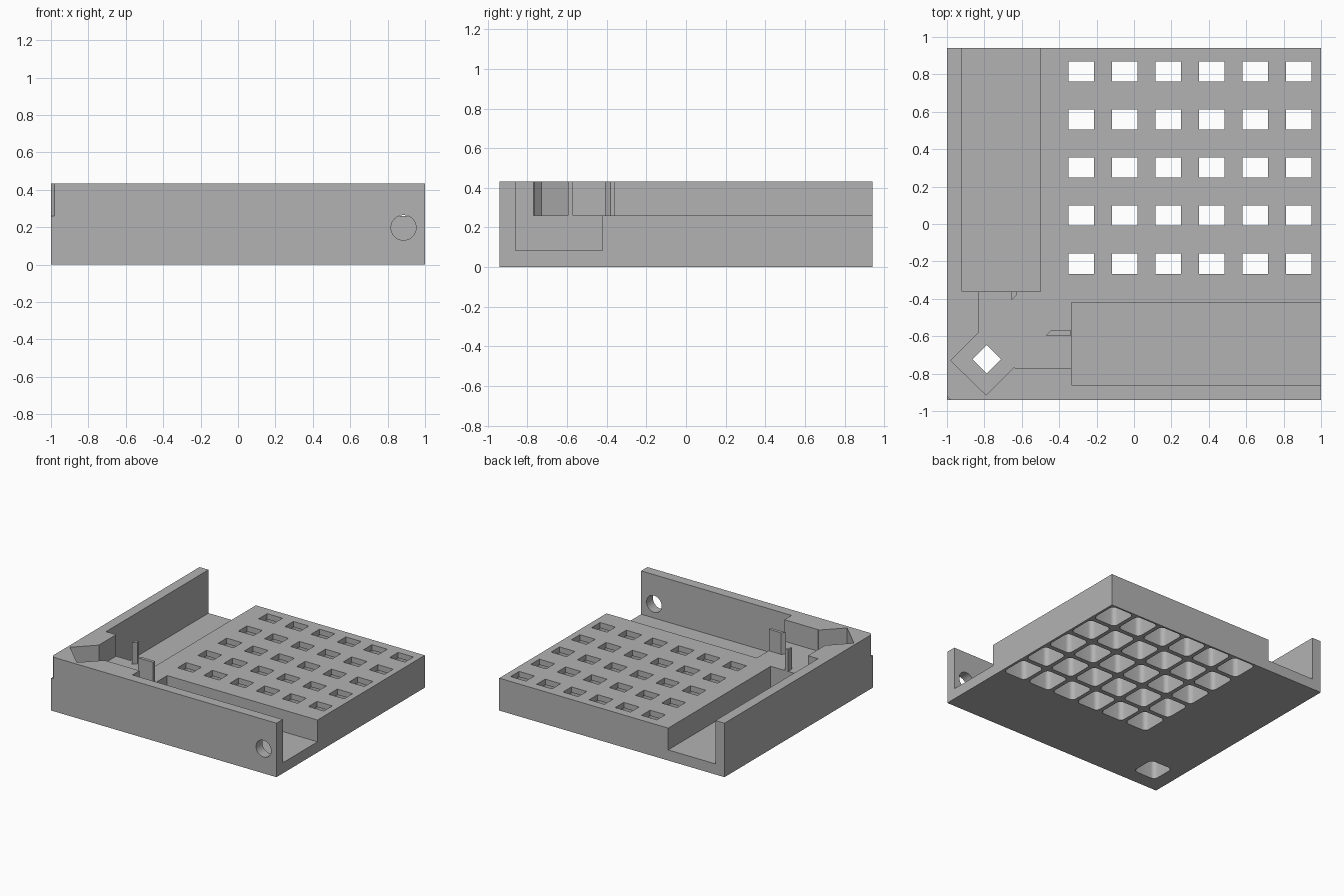
import bpy, bmesh, math
from mathutils import Matrix, Vector

cube = bpy.data.objects.get("Cube")
if cube:
    bpy.data.objects.remove(cube, do_unlink=True)

H, DECK, FLOOR = 0.433, 0.26, 0.085   # wall top, deck top, channel floor

grey = bpy.data.materials.new("plain grey")
grey.use_nodes = True
grey.diffuse_color = (0.45, 0.45, 0.45, 1)
grey.node_tree.nodes["Principled BSDF"].inputs["Base Color"].default_value = grey.diffuse_color


def prism(bm, points, z0, z1):
    """Add a closed upright prism with a counter-clockwise outline."""
    low = [bm.verts.new((x, y, z0)) for x, y in points]
    top = [bm.verts.new((x, y, z1)) for x, y in points]
    bm.faces.new(low[::-1])
    bm.faces.new(top)
    for i in range(len(low)):
        j = (i + 1) % len(low)
        bm.faces.new((low[i], low[j], top[j], top[i]))


def rect(x0, x1, y0, y1):
    return [(x0, y0), (x1, y0), (x1, y1), (x0, y1)]


def rounded(cx, cy, hx, hy, r, steps=6):
    pts = []
    for q, (sx, sy) in enumerate([(1, 1), (-1, 1), (-1, -1), (1, -1)]):
        for k in range(steps + 1):
            a = math.pi / 2 * (q + k / steps)
            pts.append((cx + sx * (hx - r) + r * math.cos(a),
                        cy + sy * (hy - r) + r * math.sin(a)))
    return pts


def make(name, prisms):
    bm = bmesh.new()
    for points, z0, z1 in prisms:
        prism(bm, points, z0, z1)
    bmesh.ops.recalc_face_normals(bm, faces=bm.faces)
    mesh = bpy.data.meshes.new(name)
    bm.to_mesh(mesh)
    bm.free()
    mesh.materials.append(grey)
    obj = bpy.data.objects.new(name, mesh)
    bpy.context.collection.objects.link(obj)
    return obj


def cut(body, cutter):
    """Subtract the cutter, bake the result and drop the cutter."""
    mod = body.modifiers.new("cut", 'BOOLEAN')
    mod.operation, mod.solver, mod.object = 'DIFFERENCE', 'EXACT', cutter
    bpy.context.view_layer.update()
    deps = bpy.context.evaluated_depsgraph_get()
    mesh = bpy.data.meshes.new_from_object(body.evaluated_get(deps))
    body.modifiers.clear()
    body.data = mesh
    bpy.data.objects.remove(cutter, do_unlink=True)


body = make("tray_body", [(rect(-1, 1, -0.94, 0.94), 0, H)])

# Open space above the deck, including the diamond seat in the corner
space = [(1.1, 1.1), (-0.92, 1.1), (-0.92, -0.36), (-0.83, -0.36), (-0.83, -0.58),
         (-0.98, -0.73), (-0.79, -0.915), (-0.64, -0.765), (-0.635, -0.77),
         (-0.335, -0.77), (-0.335, -0.86), (1.1, -0.86)]
cut(body, make("deck_space", [(space, DECK, 0.6)]))

# Two channels, one along the front wall and one along the left wall
cut(body, make("channels", [(rect(-0.335, 1.1, -0.86, -0.42), FLOOR, 0.6),
                            (rect(-0.92, -0.5, -0.36, 1.1), FLOOR, 0.6)]))

# Small bevel on the outer corner above deck height
cut(body, make("corner_bevel", [([(-1.1, -1.1), (-0.88, -1.04), (-0.98, -0.94),
                                  (-1, -0.92), (-1.1, -0.82)], DECK, 0.6)]))

# Wide rounded pockets from below, narrower windows through the deck
centres = [(-0.282 + 0.2325 * i, -0.212 + 0.257 * j) for i in range(6) for j in range(5)]
seat = (-0.787, -0.723)
pockets = [(rounded(x, y, 0.1, 0.11, 0.035), -0.1, 0.215) for x, y in centres]
pockets.append((rounded(*seat, 0.1, 0.1, 0.035), -0.1, 0.215))
cut(body, make("pockets", pockets))

windows = [(rect(x - 0.068, x + 0.068, y - 0.054, y + 0.054), 0.15, 0.35) for x, y in centres]
d = 0.077
sx, sy = seat
windows.append(([(sx + d, sy), (sx, sy + d), (sx - d, sy), (sx, sy - d)], 0.15, 0.35))
cut(body, make("windows", windows))

# Round hole through the front wall
bm = bmesh.new()
bmesh.ops.create_cone(bm, cap_ends=True, segments=40, radius1=0.067, radius2=0.067, depth=0.16,
                      matrix=Matrix.Translation(Vector((0.885, -0.94, 0.198)))
                      @ Matrix.Rotation(math.pi / 2, 4, 'X'))
drill = make("drill", [])
bm.to_mesh(drill.data)
bm.free()
cut(body, drill)

# Two thin upright fins beside the channels
front_fin = make("front_fin", [([(-0.47, -0.595), (-0.336, -0.595),
                                 (-0.336, -0.57), (-0.445, -0.57)], DECK - 0.005, H)])
side_fin = make("side_fin", [([(-0.655, -0.361), (-0.655, -0.408),
                               (-0.628, -0.38), (-0.628, -0.361)], DECK - 0.005, H)])

bpy.ops.object.select_all(action='DESELECT')
for obj in (body, front_fin, side_fin):
    obj.select_set(True)
bpy.context.view_layer.objects.active = body
bpy.ops.object.shade_smooth_by_angle(angle=math.radians(30))
